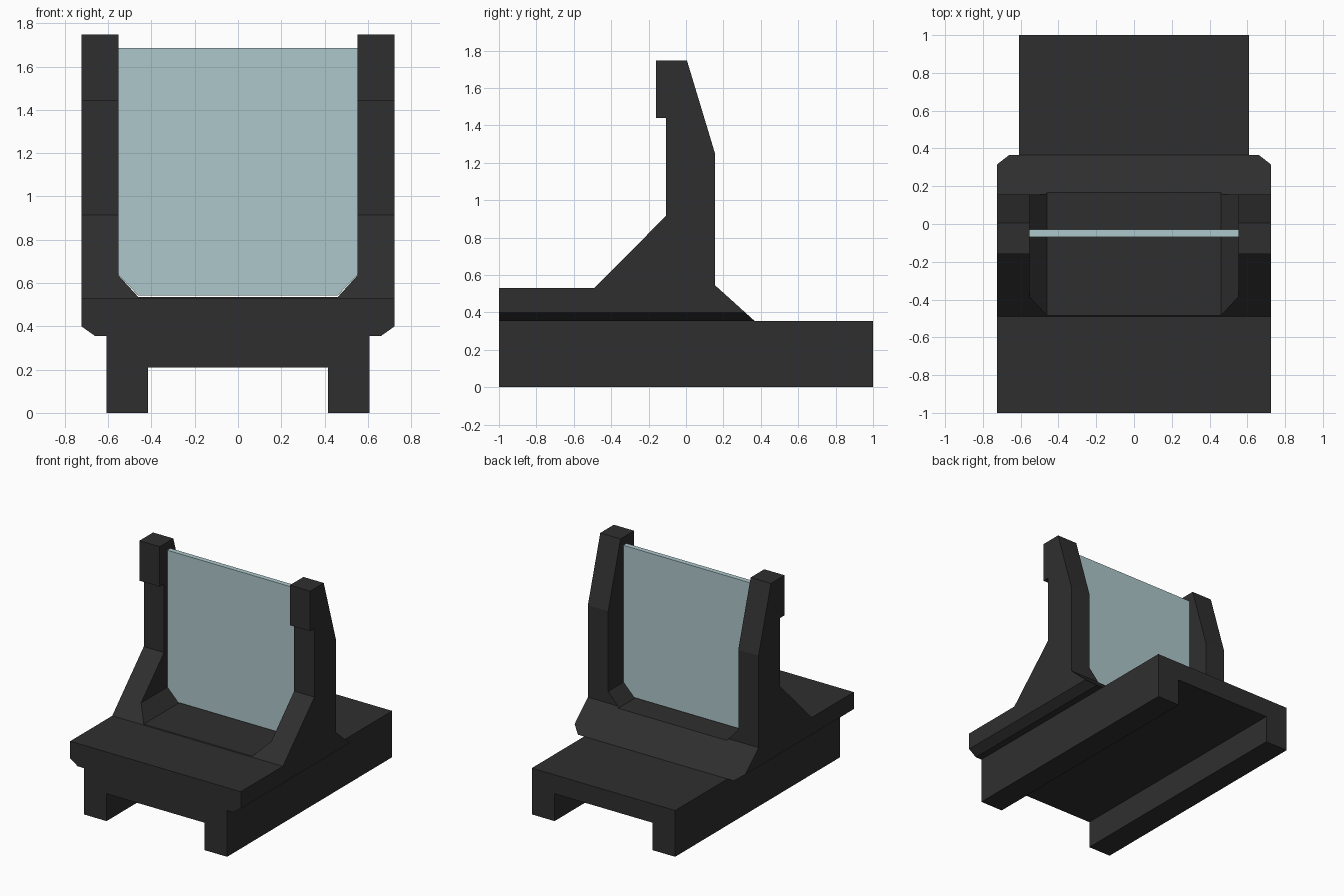
import bpy, bmesh
from mathutils import Vector

if "Cube" in bpy.data.objects:
    bpy.data.objects.remove(bpy.data.objects["Cube"])


def material(name, rgb):
    m = bpy.data.materials.new(name)
    m.diffuse_color = (*rgb, 1)
    m.use_nodes = True
    m.node_tree.nodes["Principled BSDF"].inputs["Base Color"].default_value = m.diffuse_color
    return m


charcoal = material("charcoal", (0.028, 0.028, 0.028))
pale_glass = material("pale glass", (0.42, 0.57, 0.60))


def prism(name, pts, axis, a, b, mat):
    """Extrude a (horizontal, z) outline along x or y from a to b."""
    bm = bmesh.new()
    place = (lambda h, z: (a, h, z)) if axis == 'x' else (lambda h, z: (h, a, z))
    face = bm.faces.new([bm.verts.new(place(h, z)) for h, z in pts])
    res = bmesh.ops.extrude_face_region(bm, geom=[face])
    move = Vector((b - a, 0, 0)) if axis == 'x' else Vector((0, b - a, 0))
    bmesh.ops.translate(bm, vec=move,
                        verts=[v for v in res['geom'] if isinstance(v, bmesh.types.BMVert)])
    bmesh.ops.recalc_face_normals(bm, faces=bm.faces)
    me = bpy.data.meshes.new(name)
    bm.to_mesh(me)
    bm.free()
    me.materials.append(mat)
    ob = bpy.data.objects.new(name, me)
    bpy.context.collection.objects.link(ob)
    return ob


def mirrored(half):
    """Close a right-hand half outline with its mirror image."""
    return half + [(-x, z) for x, z in reversed(half)]


# Lower rail with a channel running along its underside
prism("channel_rail",
      mirrored([(0.415, 0.21), (0.415, 0), (0.608, 0), (0.608, 0.355)]),
      'y', -1, 1, charcoal)

# Saddle and posts: side silhouette intersected with the front U silhouette
saddle = prism("saddle_with_posts", [
    (-1, 0.3), (-1, 0.53), (-0.49, 0.53), (-0.108, 0.915), (-0.108, 1.44),
    (-0.16, 1.44), (-0.16, 1.747), (0.005, 1.747), (0.155, 1.25),
    (0.155, 0.545), (0.366, 0.355), (0.366, 0.3)], 'x', -0.9, 0.9, charcoal)
front = prism("front_silhouette_helper", mirrored([
    (0.66, 0.355), (0.724, 0.40), (0.724, 1.9), (0.552, 1.9),
    (0.552, 0.635), (0.46, 0.535)]), 'y', -1.2, 1.2, charcoal)
mod = saddle.modifiers.new("intersect", 'BOOLEAN')
mod.operation = 'INTERSECT'
mod.solver = 'EXACT'
mod.object = front
bpy.context.view_layer.objects.active = saddle
bpy.ops.object.modifier_apply(modifier=mod.name)
bpy.data.objects.remove(front)

# Glass pane between the posts
prism("glass_pane", mirrored([(0.46, 0.542), (0.552, 0.637), (0.552, 1.685)]),
      'y', -0.068, -0.03, pale_glass)
